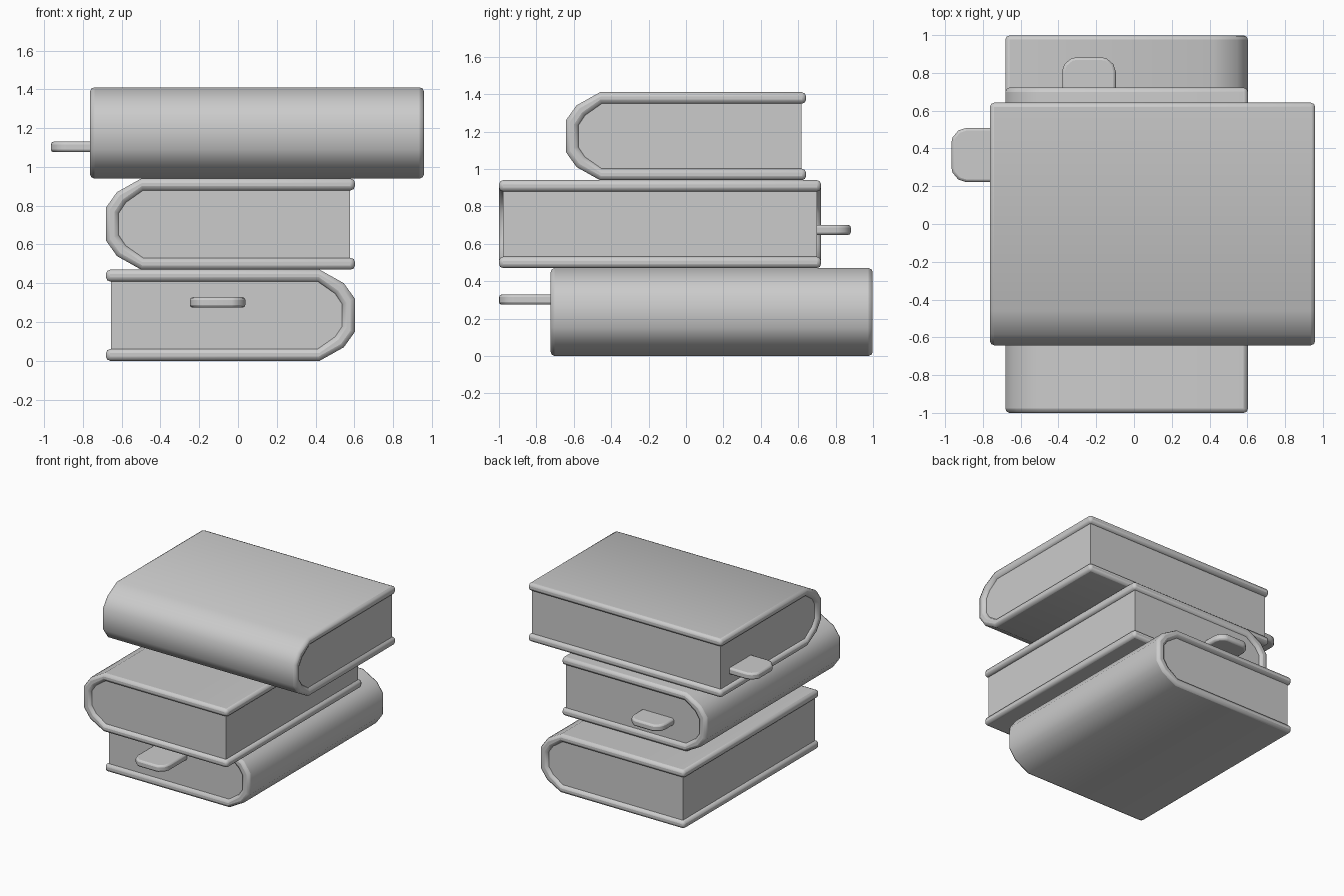
import bpy
import bmesh
from math import radians
from mathutils import Matrix

cube = bpy.data.objects.get("Cube")
if cube:
    bpy.data.objects.remove(cube, do_unlink=True)

GREY = (0.6, 0.6, 0.6, 1)
grey = bpy.data.materials.new("plain grey")
grey.use_nodes = True
grey.diffuse_color = GREY
grey.node_tree.nodes["Principled BSDF"].inputs["Base Color"].default_value = GREY

HEIGHT, LENGTH = 0.47, 1.722
FORE, PAGE_FORE = -0.642, -0.617
MID = HEIGHT / 2

# Lower halves of the rounded spine, as (x, z) measured from mid height
OUTER = [(0.46, -MID), (0.585, -0.165), (0.642, -0.085)]
INNER = [(0.45, -0.174), (0.54, -0.111), (0.576, -0.057)]


def spine(half):
    """Complete a half spine by mirroring it about mid height."""
    return half + [(x, -z) for x, z in reversed(half)]


def prism(name, points, depth, place, bevel=0.0, segments=2):
    """Extrude a flat outline along +z, then place it."""
    bm = bmesh.new()
    face = bm.faces.new([bm.verts.new((x, y, 0)) for x, y in points])
    top = bmesh.ops.extrude_face_region(bm, geom=[face])["geom"]
    bmesh.ops.translate(bm, vec=(0, 0, depth),
                        verts=[v for v in top if isinstance(v, bmesh.types.BMVert)])
    bmesh.ops.recalc_face_normals(bm, faces=bm.faces)
    mesh = bpy.data.meshes.new(name)
    bm.to_mesh(mesh)
    bm.free()
    mesh.materials.append(grey)
    obj = bpy.data.objects.new(name, mesh)
    bpy.context.collection.objects.link(obj)
    obj.matrix_world = place
    if bevel:
        mod = obj.modifiers.new("soft edges", "BEVEL")
        mod.width, mod.segments = bevel, segments
        mod.limit_method, mod.angle_limit = "ANGLE", radians(60)
    bpy.ops.object.select_all(action="DESELECT")
    obj.select_set(True)
    bpy.context.view_layer.objects.active = obj
    bpy.ops.object.shade_smooth_by_angle(angle=radians(46))
    return obj


def book(level, centre, turn, mark_x, mark_z, mark_tip):
    """Spine faces local +x and the bookmark leaves the local -y end."""
    base = (Matrix.Translation((*centre, level * HEIGHT + MID))
            @ Matrix.Rotation(radians(turn), 4, "Z"))
    upright = Matrix.Rotation(radians(90), 4, "X")
    label = ("bottom", "middle", "top")[level]

    # Cover wraps the pages on three sides
    cover = ([(FORE, -MID)] + spine(OUTER) + [(FORE, MID), (FORE, 0.174)]
             + spine(INNER)[::-1] + [(FORE, -0.174)])
    prism(label + "_cover", cover, LENGTH,
          base @ Matrix.Translation((0, LENGTH / 2, 0)) @ upright, 0.022)

    # Page block sits slightly inside the cover
    pages = [(PAGE_FORE, -0.18)] + spine([(x + 0.006, z - 0.006) for x, z in INNER])
    pages.append((PAGE_FORE, 0.18))
    length = LENGTH - 0.044
    prism(label + "_pages", pages, length,
          base @ Matrix.Translation((0, length / 2, 0)) @ upright)

    # Bookmark tab with clipped, rounded tip
    w, root = 0.143, -0.7
    half = [(w, root), (w, mark_tip + 0.075), (w - 0.013, mark_tip + 0.035),
            (w - 0.05, mark_tip + 0.004), (w - 0.07, mark_tip)]
    tab = half + [(-x, y) for x, y in reversed(half)]
    prism(label + "_bookmark", tab, 0.054,
          base @ Matrix.Translation((mark_x, 0, mark_z - 0.027)), 0.014)


book(0, (-0.039, 0.137), 0, -0.066, 0.066, -1.137)
book(1, (-0.039, -0.139), 180, 0.2, -0.031, -1.02)
book(2, (0.098, 0), -90, -0.365, -0.072, -1.063)
